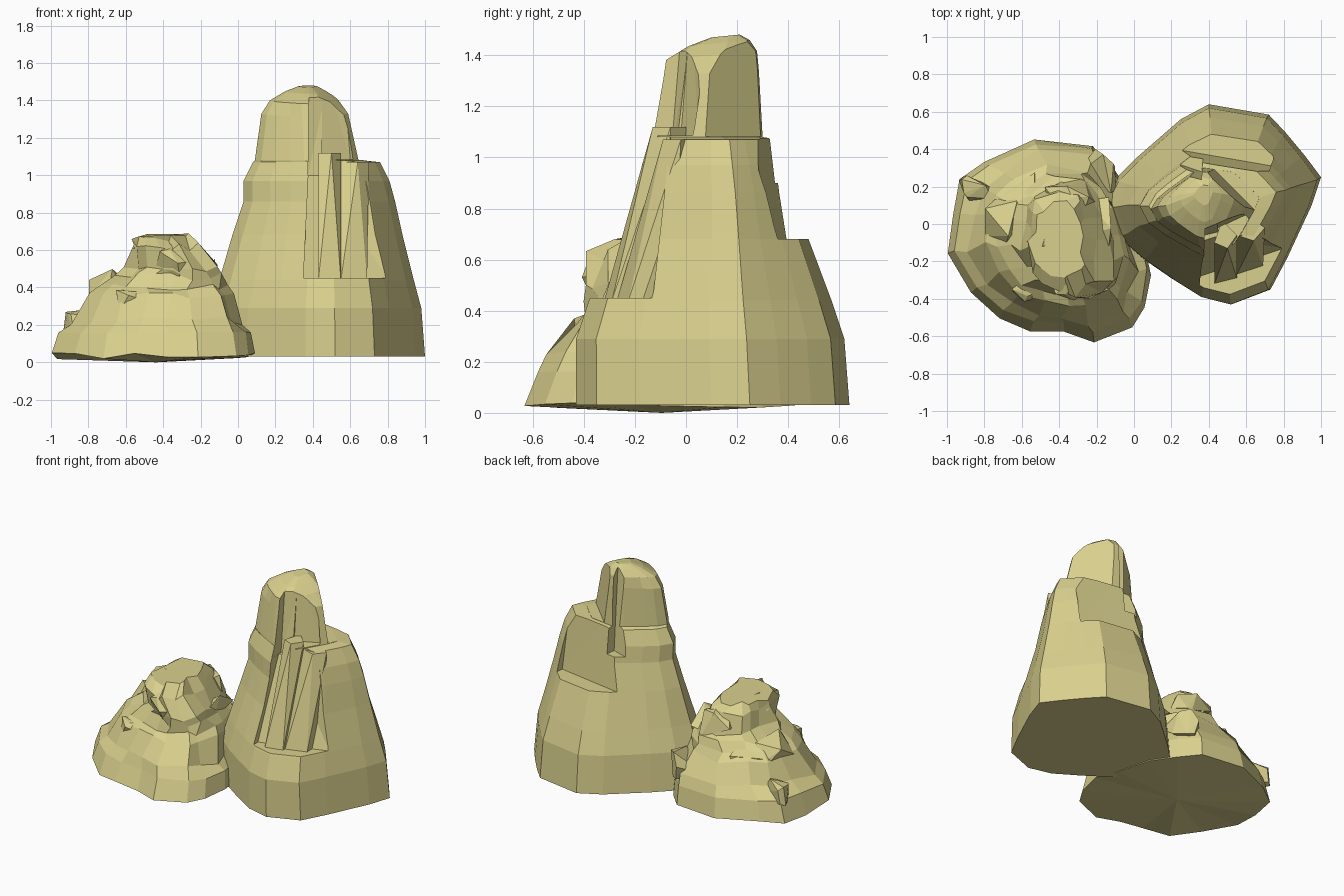
import bpy, bmesh, random
from mathutils import Vector

random.seed(4)
cube = bpy.data.objects.get("Cube")
if cube:
    bpy.data.objects.remove(cube)

sandstone = bpy.data.materials.new("sandstone")
sandstone.use_nodes = True
colour = (0.7, 0.63, 0.27, 1)
sandstone.diffuse_color = colour
sandstone.node_tree.nodes["Principled BSDF"].inputs["Base Color"].default_value = colour


def make_object(name, bm):
    bmesh.ops.recalc_face_normals(bm, faces=bm.faces)
    mesh = bpy.data.meshes.new(name)
    bm.to_mesh(mesh)
    bm.free()
    mesh.materials.append(sandstone)
    ob = bpy.data.objects.new(name, mesh)
    bpy.context.collection.objects.link(ob)
    return ob


def loft(name, outline, levels, jitter=0.0, tilt=0.0, base_wobble=0.0):
    """Stack copies of a footprint, each fitted to (z, x0, x1, y0, y1)."""
    xs, ys = zip(*outline)
    fit = lambda v, vs, a, b: a + (b - a) * (v - min(vs)) / (max(vs) - min(vs))
    bm = bmesh.new()
    rings = []
    for i, (z, x0, x1, y0, y1) in enumerate(levels):
        ring = []
        j = jitter if i > 1 else jitter * 0.2
        for x, y in outline:
            p = Vector((fit(x, xs, x0, x1), fit(y, ys, y0, y1), z))
            p += Vector([random.uniform(-j, j) for k in range(3)])
            if i == 0:
                p.z = z + random.uniform(-base_wobble, base_wobble)
            if z > 1.3:
                p.z += tilt * (p.y - 0.1)
            ring.append(bm.verts.new(p))
        rings.append(ring)
    n = len(outline)
    for a, b in zip(rings, rings[1:]):
        for k in range(n):
            bm.faces.new((a[k], a[(k + 1) % n], b[(k + 1) % n], b[k]))
    bm.faces.new(rings[-1])
    base = bm.faces.new(rings[0][::-1])
    if base_wobble:
        bmesh.ops.poke(bm, faces=[base])["verts"][0].co.z = 0
    return make_object(name, bm)


def hull(name, points):
    bm = bmesh.new()
    for p in points:
        bm.verts.new(p)
    result = bmesh.ops.convex_hull(bm, input=bm.verts)
    bmesh.ops.delete(bm, geom=list({v for v in result["geom_interior"]
                                    if isinstance(v, bmesh.types.BMVert)}), context="VERTS")
    return make_object(name, bm)


def prism(name, z0, low, z1, high):
    return hull(name, [(x, y, z0) for x, y in low] + [(x, y, z1) for x, y in high])


def carve(target, name, z0, low, z1, high):
    """Cut a tapering bay out of the target."""
    cutter = prism(name, z0, low, z1, high)
    cutter.hide_render = True
    cutter.hide_viewport = True
    cutter.display_type = "WIRE"
    mod = target.modifiers.new(name, "BOOLEAN")
    mod.operation = "DIFFERENCE"
    mod.solver = "EXACT"
    mod.object = cutter


# Tall rock tower
tower_outline = [(1, .25), (.91, .37), (.81, .49), (.72, .585), (.4, .64), (.25, .56),
                 (.02, .36), (-.1, .24), (-.17, .1), (-.1, -.06), (.04, -.18), (.2, -.29),
                 (.36, -.39), (.52, -.43), (.73, -.35), (.82, -.18), (.95, .1)]
tower = loft("tall_rock", tower_outline, [
    (.03, -.17, 1, -.43, .64), (.29, -.15, .98, -.43, .62), (.44, -.1, .94, -.38, .57),
    (.68, -.03, .88, -.27, .48), (.86, .03, .84, -.22, .43), (.97, .03, .81, -.2, .4),
    (1.07, .08, .76, -.16, .36), (1.08, .09, .67, -.14, .3), (1.33, .125, .61, -.095, .285),
    (1.4, .17, .54, -.08, .28), (1.445, .25, .47, .01, .25), (1.47, .32, .42, .1, .21)], tilt=.1)

# Weathered bays in the tower
carve(tower, "front_bay", .45, [(.35, -.7), (.35, -.28), (.8, -.13), (1.2, -.3)],
      1.08, [(.38, -.7), (.38, -.06), (.74, -.06), (1.2, -.3)])
carve(tower, "front_slot", 1.0, [(.375, -.7), (.375, -.06), (.5, -.03), (.5, -.7)],
      1.6, [(.38, -.7), (.38, -.01), (.5, .04), (.5, -.7)])
carve(tower, "front_shoulder", 1.085, [(.45, -.5), (.45, -.02), (.6, .05), (.75, -.2)],
      1.6, [(.45, -.5), (.45, .02), (.56, .06), (.75, -.2)])
carve(tower, "back_bay", .68, [(.22, .8), (.22, .4), (.74, .31), (.8, .8)],
      1.3, [(.26, .8), (.26, .32), (.7, .25), (.8, .8)])
carve(tower, "back_slot", .9, [(.24, .8), (.24, .32), (.36, .28), (.42, .8)],
      1.7, [(.26, .8), (.26, .24), (.36, .22), (.42, .8)])
# Sheer flank of the summit
carve(tower, "summit_flank", 1.082, [(.22, .5), (.92, -.2), (1.2, .8)],
      1.6, [(.14, .5), (.84, -.2), (1.2, .8)])

# Leaning pillars standing in the front bay
prism("front_pillar", .44, [(.43, -.32), (.55, -.29), (.55, -.1), (.43, -.1)],
      1.12, [(.43, -.1), (.5, -.13), (.55, -.06), (.47, .02)])
prism("side_pillar", .44, [(.55, -.27), (.69, -.225), (.69, -.05), (.55, -.05)],
      1.07, [(.55, -.06), (.64, -.09), (.7, -.02), (.6, .05)])

# Low crumbling rock
mound_outline = [(.1, -.27), (.07, -.45), (0, -.55), (-.21, -.63), (-.37, -.58), (-.55, -.57),
                 (-.72, -.5), (-.87, -.37), (-1, -.16), (-.97, .05), (-.93, .24), (-.8, .33),
                 (-.53, .45), (-.21, .42), (-.1, .3), (0, .15), (.06, -.1)]
loft("low_rock", mound_outline, [
    (.035, -1, .09, -.63, .45), (.16, -.96, .07, -.58, .43), (.22, -.87, .01, -.54, .38),
    (.36, -.8, -.04, -.45, .31), (.41, -.75, -.07, -.41, .27), (.46, -.66, -.09, -.39, .24),
    (.5, -.6, -.12, -.39, .22), (.62, -.58, -.21, -.38, .19), (.67, -.55, -.27, -.29, .13)],
    jitter=.024, base_wobble=.018)

# Broken shards on the low rock: centre, then half sizes
shards = [((-.7, .0, .4), (.09, .2, .11)), ((-.58, -.33, .33), (.1, .09, .07)),
          ((-.36, -.33, .52), (.1, .07, .11)), ((-.46, -.05, .6), (.12, .18, .08)),
          ((-.33, .16, .53), (.15, .1, .1)), ((-.83, .19, .2), (.12, .08, .1)),
          ((-.62, .18, .36), (.14, .11, .11)), ((-.2, .0, .48), (.09, .18, .1)),
          ((-.2, .27, .26), (.11, .13, .13))]
for i, (centre, half) in enumerate(shards):
    points = []
    for k in range(11):
        d = Vector([random.uniform(-1, 1) for axis in range(3)]).normalized()
        reach = random.uniform(.9, 1.2)
        points.append([c + h * v * reach for c, h, v in zip(centre, half, d)])
    hull(f"rock_shard_{i + 1}", points)
